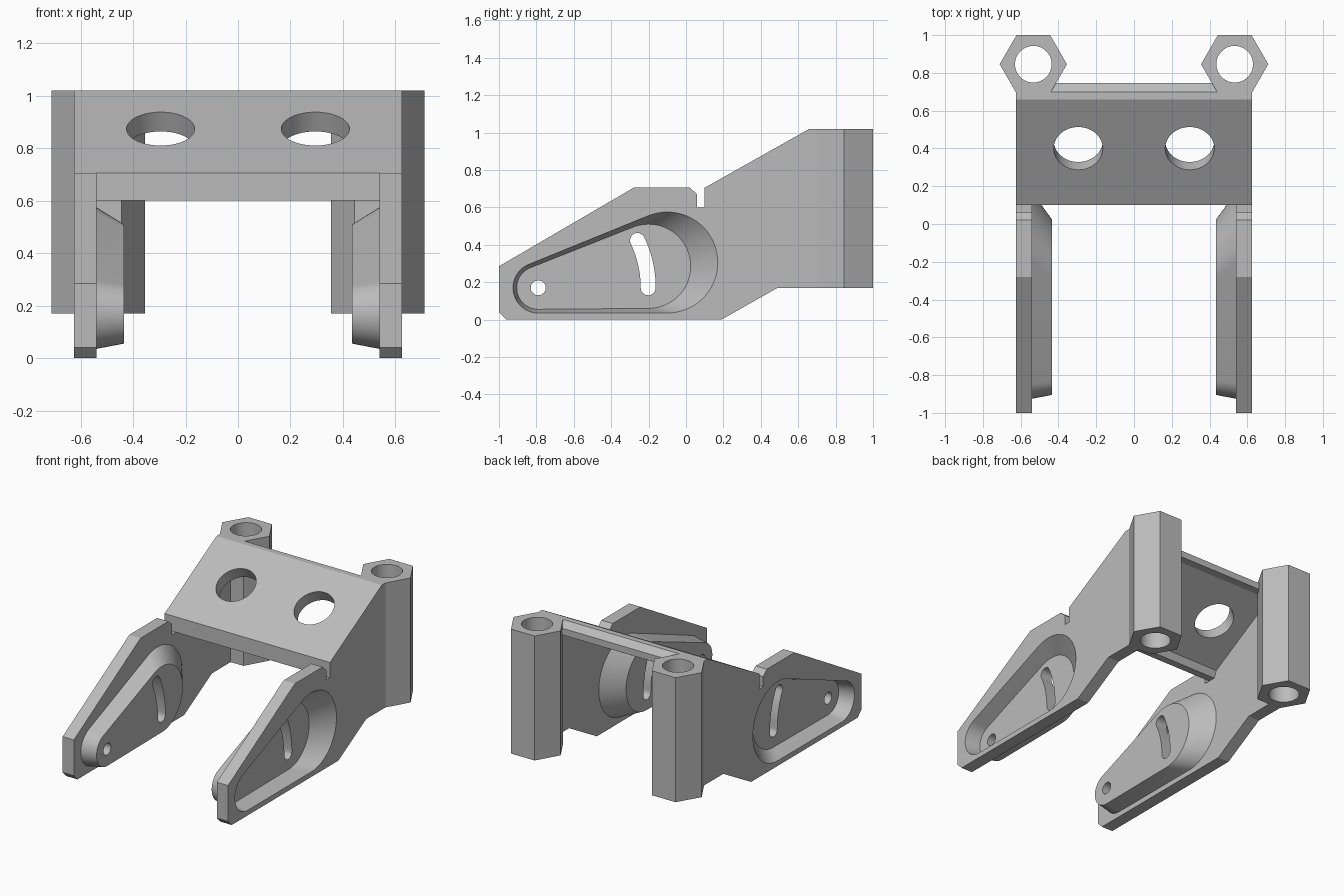
import bpy, bmesh
from math import sin, cos, pi, radians, atan2, acos, hypot

cube = bpy.data.objects.get("Cube")
if cube:
    bpy.data.objects.remove(cube, do_unlink=True)

grey = bpy.data.materials.new("plain grey")
grey.use_nodes = True
GREY = (0.5, 0.5, 0.5, 1)
grey.diffuse_color = GREY
grey.node_tree.nodes["Principled BSDF"].inputs["Base Color"].default_value = GREY


def loft(name, ring_a, ring_b):
    """Closed solid between two rings with equal point counts."""
    bm = bmesh.new()
    a = [bm.verts.new(p) for p in ring_a]
    b = [bm.verts.new(p) for p in ring_b]
    n = len(a)
    bm.faces.new(a)
    bm.faces.new(b[::-1])
    for i in range(n):
        j = (i + 1) % n
        bm.faces.new((a[i], b[i], b[j], a[j]))
    bmesh.ops.recalc_face_normals(bm, faces=bm.faces)
    mesh = bpy.data.meshes.new(name)
    bm.to_mesh(mesh)
    bm.free()
    mesh.materials.append(grey)
    obj = bpy.data.objects.new(name, mesh)
    bpy.context.collection.objects.link(obj)
    return obj


def along_x(name, ring, x0, x1):
    return loft(name, [(x0, y, z) for y, z in ring], [(x1, y, z) for y, z in ring])


def along_z(name, ring, z0, z1):
    return loft(name, [(x, y, z0) for x, y in ring], [(x, y, z1) for x, y in ring])


def arc(cx, cy, r, start, end, steps):
    return [(cx + r * cos(start + (end - start) * i / steps),
             cy + r * sin(start + (end - start) * i / steps)) for i in range(steps + 1)]


def circle(cx, cy, r, n):
    return arc(cx, cy, r, 0, 2 * pi, n)[:-1]


def select(obj):
    bpy.ops.object.select_all(action='DESELECT')
    obj.select_set(True)
    bpy.context.view_layer.objects.active = obj


def combine(obj, tool, operation):
    """Apply a boolean, then discard the tool."""
    tool.hide_render = True
    mod = obj.modifiers.new("combine", 'BOOLEAN')
    mod.operation, mod.solver, mod.object = operation, 'EXACT', tool
    select(obj)
    bpy.ops.object.modifier_apply(modifier=mod.name)
    bpy.data.objects.remove(tool, do_unlink=True)


def finish(obj, mirrored_name=None):
    select(obj)
    bpy.ops.object.shade_smooth_by_angle(angle=radians(25))
    if mirrored_name:
        mesh = obj.data.copy()
        for v in mesh.vertices:
            v.co.x *= -1
        mesh.flip_normals()
        twin = bpy.data.objects.new(mirrored_name, mesh)
        bpy.context.collection.objects.link(twin)
        select(twin)
        bpy.ops.object.shade_smooth_by_angle(angle=radians(25))


# Side arm dimensions
OUT, IN, FACE = 0.625, 0.54, 0.435
WALL = OUT - IN
PIVOT = (-0.79, 0.17)


def teardrop(small_r, cy, cz, big_r):
    """Outline around the pivot circle and a larger rear circle."""
    dy, dz = cy - PIVOT[0], cz - PIVOT[1]
    d = atan2(dz, dy)
    a = acos((small_r - big_r) / hypot(dy, dz))
    return (arc(cy, cz, big_r, d - a, d + a, 40)
            + arc(*PIVOT, small_r, d + a, d + 2 * pi - a, 28))


RIM = teardrop(0.135, -0.1, 0.305, 0.27)
FLOOR = teardrop(0.115, -0.2, 0.285, 0.225)


def drafted(name, x_rim, x_floor, extra):
    """Tapered teardrop, lengthened past the rim by extra."""
    t = extra / (x_rim - x_floor)
    wide = [(x_rim + extra, p[0] + (p[0] - q[0]) * t, p[1] + (p[1] - q[1]) * t)
            for p, q in zip(RIM, FLOOR)]
    return loft(name, wide, [(x_floor, *q) for q in FLOOR])


# Side arm: flat plate with a hollow tapered boss
plate = [(-1, 0.04), (-0.96, 0), (0.19, 0), (0.49, 0.17), (0.7, 0.17), (0.7, 1.02),
         (0.66, 1.02), (0.1, 0.705), (0.1, 0.6), (0.06, 0.6), (0.06, 0.67),
         (0.02, 0.705), (-0.28, 0.705), (-1, 0.285)]
arm = along_x("left_side_arm", plate, IN, OUT)
combine(arm, drafted("boss", IN, FACE, 0.02), 'UNION')
combine(arm, drafted("pocket", OUT, FACE + WALL, 0.01), 'DIFFERENCE')

# Pivot hole and curved adjustment slot
combine(arm, along_x("pivot_hole", circle(*PIVOT, 0.04, 32), 0.4, 0.7), 'DIFFERENCE')
R, W, SWEEP = 0.588, 0.04, radians(25.5)
top = (PIVOT[0] + R * cos(SWEEP), PIVOT[1] + R * sin(SWEEP))
slot = (arc(*PIVOT, R + W, 0, SWEEP, 12)
        + arc(*top, W, SWEEP, SWEEP + pi, 12)[1:-1]
        + arc(*PIVOT, R - W, SWEEP, 0, 12)
        + arc(PIVOT[0] + R, PIVOT[1], W, pi, 2 * pi, 12)[1:-1])
combine(arm, along_x("slot", slot, 0.4, 0.7), 'DIFFERENCE')
finish(arm, "right_side_arm")

# Hexagonal rear post with a round bore
post = along_z("left_rear_post", circle(0.533, 0.846, 0.178, 6), 0.17, 1.02)
combine(post, along_z("bore", circle(0.533, 0.846, 0.097, 48), 0, 1.2), 'DIFFERENCE')
finish(post, "right_rear_post")

# Sloping bridge with lips at its lower and upper edges
profile = [(0.1, 0.6), (0.1, 0.705), (0.66, 1.02), (0.7, 1.02), (0.747, 0.985),
           (0.747, 0.94), (0.69, 0.94), (0.17, 0.647), (0.15, 0.6)]
bridge = along_x("bridge", profile, -IN, IN)

# Two round holes square to the slope
lean = atan2(0.315, 0.56)
for x in (-0.295, 0.295):
    rings = []
    for depth in (-0.2, 0.2):
        rings.append([(x + u, 0.4 + v * cos(lean) - depth * sin(lean),
                       0.874 + v * sin(lean) + depth * cos(lean))
                      for u, v in circle(0, 0, 0.13, 48)])
    combine(bridge, loft("bridge_hole", *rings), 'DIFFERENCE')
finish(bridge)
